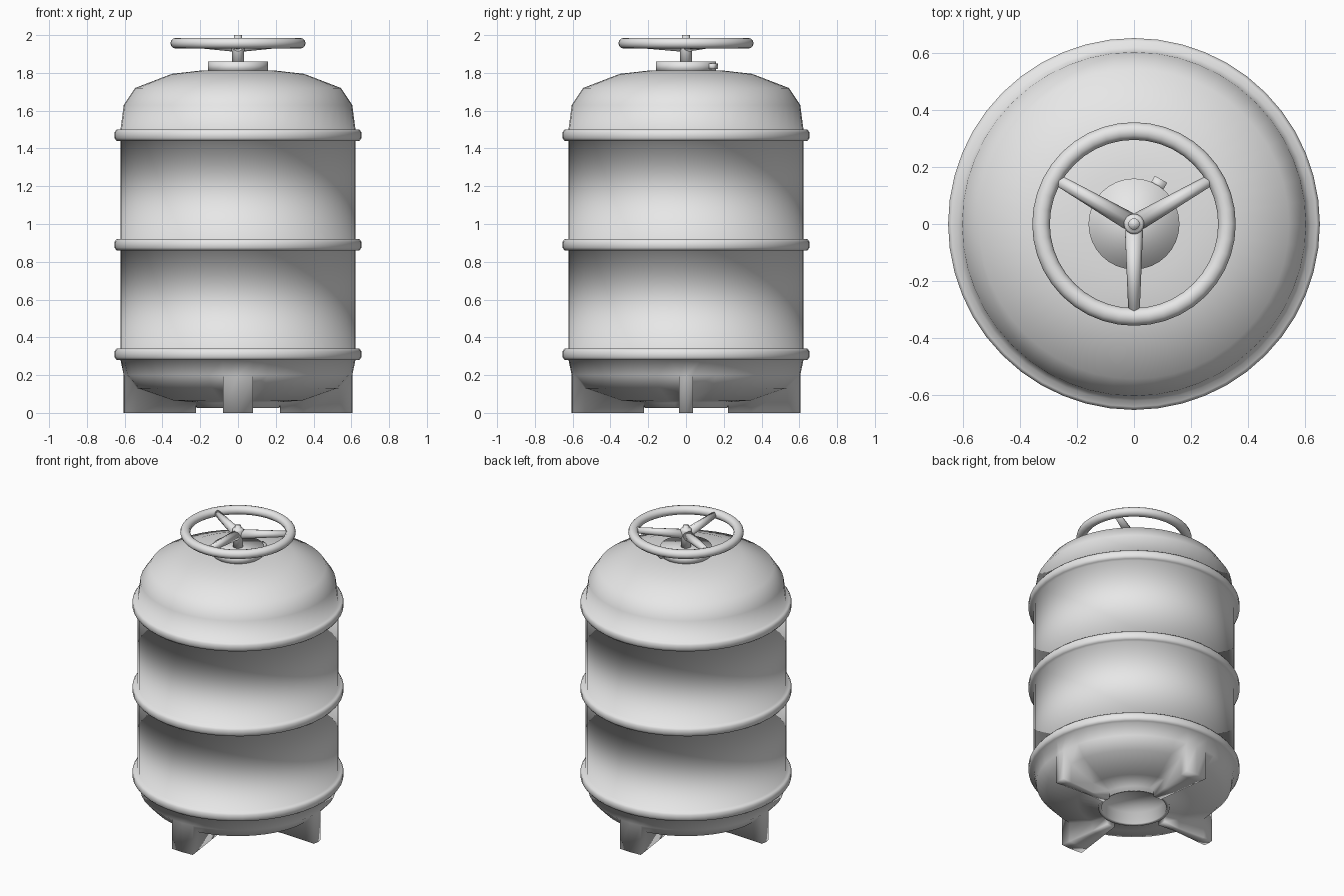
import bpy, bmesh, math
from mathutils import Matrix, Vector

cube = bpy.data.objects.get("Cube")
if cube:
    bpy.data.objects.remove(cube, do_unlink=True)

GREY = (0.8, 0.8, 0.8, 1)
metal = bpy.data.materials.new("plain_grey")
metal.use_nodes = True
metal.diffuse_color = GREY
metal.node_tree.nodes["Principled BSDF"].inputs["Base Color"].default_value = GREY


def finish(bm, name):
    """Turn a bmesh into a smooth shaded grey object."""
    bmesh.ops.recalc_face_normals(bm, faces=bm.faces)
    for f in bm.faces:
        f.smooth = True
    mesh = bpy.data.meshes.new(name)
    bm.to_mesh(mesh)
    bm.free()
    mesh.materials.append(metal)
    obj = bpy.data.objects.new(name, mesh)
    bpy.context.collection.objects.link(obj)
    return obj


def lathe(profile, steps, closed=False):
    """Revolve (radius, height) points about z; open profiles get capped."""
    bm = bmesh.new()
    rings = []
    for r, z in profile:
        turn = [2 * math.pi * i / steps for i in range(steps)]
        rings.append([bm.verts.new((r * math.cos(a), r * math.sin(a), z)) for a in turn])
    pairs = list(zip(rings, rings[1:]))
    if closed:
        pairs.append((rings[-1], rings[0]))
    else:
        bm.faces.new(rings[0])
        bm.faces.new(rings[-1])
    for low, high in pairs:
        for i in range(steps):
            j = (i + 1) % steps
            bm.faces.new((low[i], low[j], high[j], high[i]))
    return bm


# Tank body: recessed base, rounded bottom, three hoops and a dome
profile = [(0.2, 0.11), (0.2, 0.03), (0.22, 0.025), (0.225, 0.055),
           (0.35, 0.065), (0.54, 0.13), (0.605, 0.2)]
for c in (0.31, 0.89, 1.47):
    hoop = [(0.622, -0.03), (0.643, -0.03), (0.654, -0.015),
            (0.654, 0.015), (0.643, 0.03), (0.622, 0.03)]
    profile += [(r, c + dz) for r, dz in hoop]
profile += [(0.605, 1.63), (0.545, 1.72), (0.35, 1.795), (0.2, 1.812), (0.1, 1.815)]
bm = lathe(profile, 48)
bmesh.ops.recalc_face_normals(bm, faces=bm.faces)

# Four feet drawn down out of the rounded bottom
feet = []
for f in bm.faces:
    c = f.calc_center_median()
    near, far = sorted((abs(c.x), abs(c.y)))
    if 0.057 < c.z < 0.2 and far > 0.23 and near / far < 0.13:
        feet.append(f)
grown = bmesh.ops.extrude_face_region(bm, geom=feet)["geom"]
for v in grown:
    if isinstance(v, bmesh.types.BMVert):
        v.co.z = 0

# The side feet are narrower than the front and back feet
for v in bm.verts:
    if v.co.z < 0.21 and v.co.xy.length > 0.226 and abs(v.co.y) < 0.14 * abs(v.co.x):
        v.co.y *= 0.46
finish(bm, "tank_body")

# Valve collar with a small stop on its rim
finish(lathe([(0.16, 1.805), (0.16, 1.86)], 32), "valve_collar")
bm = bmesh.new()
bmesh.ops.create_cube(bm, size=1, matrix=Matrix.Translation((0.085, 0.14, 1.835))
                      @ Matrix.Rotation(math.radians(-30), 4, "Z")
                      @ Matrix.Diagonal((0.05, 0.04, 0.03, 1)))
finish(bm, "collar_stop")

# Valve stem, wheel hub and pin
finish(lathe([(0.033, 1.85), (0.033, 1.915), (0.036, 1.92), (0.036, 1.975),
              (0.028, 1.985), (0.02, 1.985), (0.02, 2.0)], 16), "valve_stem")

# Hand wheel rim
section = [2 * math.pi * i / 12 for i in range(12)]
finish(lathe([(0.327 + 0.031 * math.cos(a), 1.957 + 0.029 * math.sin(a)) for a in section],
             40, closed=True), "wheel_rim")

# Three tapered spokes rising from hub to rim
for n, angle in enumerate((30, 150, 270)):
    a = math.radians(angle)
    inner = Vector((0.02 * math.cos(a), 0.02 * math.sin(a), 1.944))
    outer = Vector((0.31 * math.cos(a), 0.31 * math.sin(a), 1.957))
    along = outer - inner
    bm = bmesh.new()
    bmesh.ops.create_cone(bm, cap_ends=True, segments=8, radius1=0.032, radius2=0.02,
                          depth=along.length,
                          matrix=Matrix.Translation((inner + outer) / 2)
                          @ along.to_track_quat("Z", "Y").to_matrix().to_4x4())
    finish(bm, f"wheel_spoke_{n + 1}")
